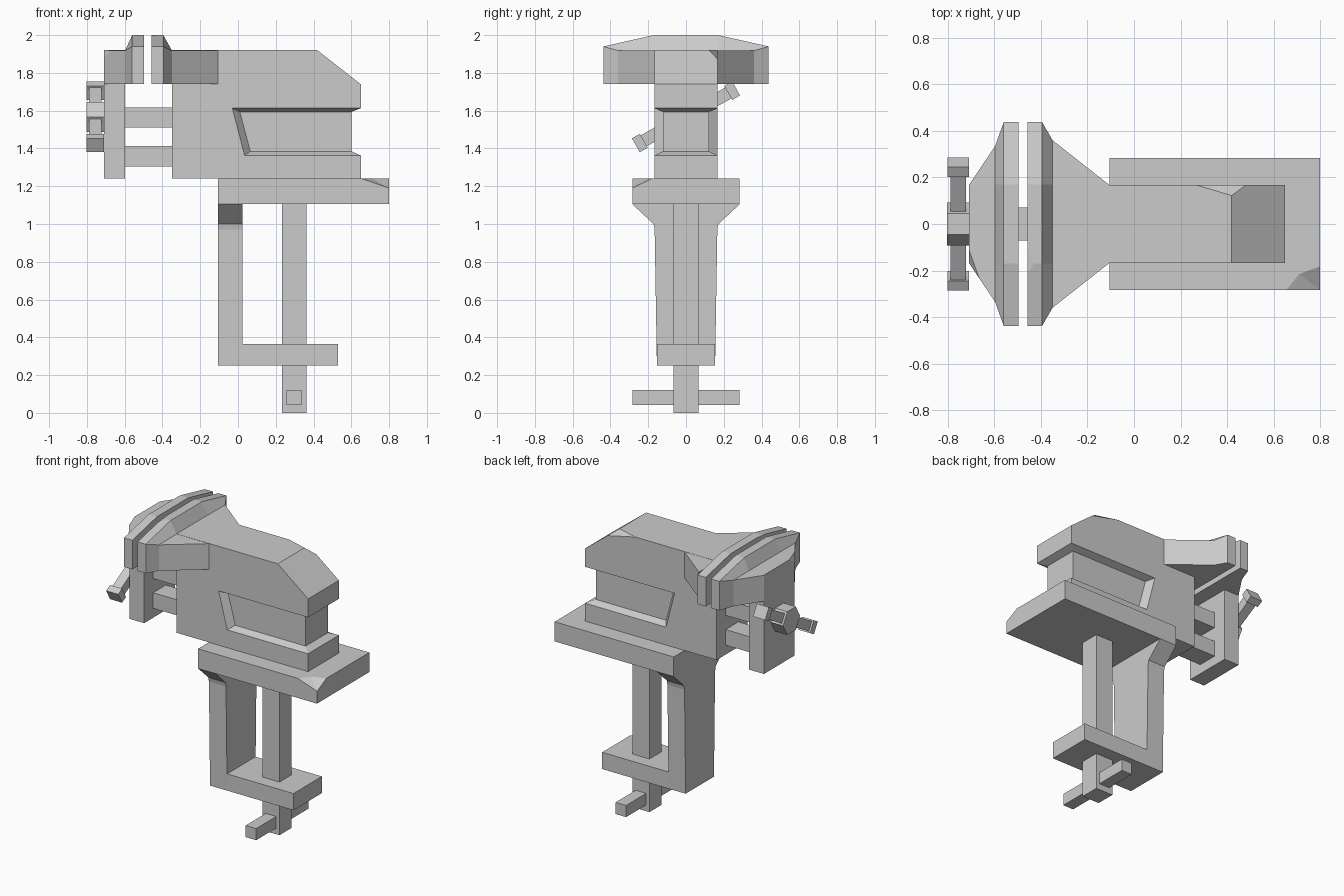
import bpy, bmesh
from math import radians, cos, sin
from mathutils import Vector, Matrix

if "Cube" in bpy.data.objects:
    bpy.data.objects.remove(bpy.data.objects["Cube"])


def loft(name, rings, chips=(), dent=None):
    """Closed solid through equal-length rings; chips cut single corners off."""
    bm = bmesh.new()
    vs = [[bm.verts.new(p) for p in r] for r in rings]
    n = len(rings[0])
    for a, b in zip(vs, vs[1:]):
        for i in range(n):
            bm.faces.new((a[i], a[(i + 1) % n], b[(i + 1) % n], b[i]))
    bm.faces.new(vs[0])
    bm.faces.new(vs[-1])
    for corner, p, q, r in chips:
        p, q, r = Vector(p), Vector(q), Vector(r)
        no = (q - p).cross(r - p).normalized()
        if no.dot(Vector(corner) - p) < 0:
            no = -no
        bmesh.ops.bisect_plane(bm, geom=bm.verts[:] + bm.edges[:] + bm.faces[:],
                               plane_co=p, plane_no=no, clear_outer=True)
        bmesh.ops.holes_fill(bm, edges=[e for e in bm.edges if e.is_boundary], sides=0)
        if dent:  # push the chip's upper edge further in
            near = lambda t: min(bm.verts, key=lambda v: (v.co - t).length)
            a, b, c = near(p), near(q), near(r)
            e = bm.edges.get((a, b))
            if e:
                m = bmesh.utils.edge_split(e, a, 0.5)[1]
                m.co = dent
                bmesh.ops.connect_verts(bm, verts=[m, c])
    bmesh.ops.recalc_face_normals(bm, faces=bm.faces)
    me = bpy.data.meshes.new(name)
    bm.to_mesh(me)
    bm.free()
    ob = bpy.data.objects.new(name, me)
    bpy.context.collection.objects.link(ob)
    return ob


def rect(x0, x1, y, z):
    return [(x0, -y, z), (x1, -y, z), (x1, y, z), (x0, y, z)]


def box(name, x0, x1, y, z0, z1, **kw):
    return loft(name, [rect(x0, x1, y, z0), rect(x0, x1, y, z1)], **kw)


def jaw_ring(x, w, shoulder, ridge_w, top):
    return [(x, -w, 1.74), (x, w, 1.74), (x, w, shoulder),
            (x, ridge_w, top), (x, -ridge_w, top), (x, -w, shoulder)]


W = 0.167   # body half width
WI = 0.122  # half width inside the recess

# Fixed body: C-shaped side profile, with one chipped corner
prof = [(-.35, 1.24), (.65, 1.24), (.65, 1.363), (.035, 1.363), (-.03, 1.613),
        (.65, 1.613), (.65, 1.74), (.42, 1.92), (-.35, 1.92)]
loft("vise_body", [[(x, y, z) for x, z in prof] for y in (-W, W)],
     chips=[((.42, W, 1.92), (.27, W, 1.92), (.42, .122, 1.92), (.48, W, 1.873))])

# Recessed waist filling the C, and its slanted front wall
loft("body_waist", [rect(-.1, .65, W, 1.363), rect(-.1, .60, WI, 1.385),
                    rect(-.1, .60, WI, 1.593), rect(-.1, .65, W, 1.613)])
outer = [(-.1, 1.613), (-.03, 1.613), (.035, 1.363), (-.1, 1.363)]
inner = [(-.1, 1.593), (.01, 1.593), (.065, 1.385), (-.1, 1.385)]
loft("recess_front_wall", [[(x, y, z) for x, z in p] for p, y in
                           ((outer, -W), (inner, -WI), (inner, WI), (outer, W))])

# Fixed jaw flaring out of the body
loft("fixed_jaw", [jaw_ring(-.457, .438, 1.94, .17, 2.0), jaw_ring(-.395, .438, 1.94, .17, 2.0),
                   jaw_ring(-.35, .36, 1.918, .17, 1.919), jaw_ring(-.105, W, 1.918, .12, 1.919)],
     chips=[((-.457, -.17, 2.0), (-.457, -.11, 2.0), (-.43, -.17, 2.0), (-.457, -.21, 1.991))])

# Moving jaw and the column below it
c = (-.71, -W, 1.92)
loft("moving_jaw", [jaw_ring(-.497, .438, 1.94, .17, 2.0), jaw_ring(-.56, .438, 1.94, .17, 2.0),
                    jaw_ring(-.597, .335, 1.919, .17, 1.92), jaw_ring(-.71, W, 1.919, .16, 1.92)],
     chips=[(c, (-.71, -.11, 1.92), (-.668, -.225, 1.92), (-.71, -W, 1.885))])
box("moving_jaw_column", -.71, -.597, W, 1.24, 1.76)

# Guide rods
for i, z in enumerate((1.305, 1.51)):
    box(f"guide_rod_{i + 1}", -.61, -.34, .07, z, z + .107)

# Turning handle: hexagonal hub with a tilted bar and end caps
HC = Vector((-.756, 0, 1.567))
loft("handle_hub", [[(x, .092 * cos(radians(60 * i)), HC.z + .092 * sin(radians(60 * i)))
                     for i in range(6)] for x in (-.803, -.705)])
tilt = Matrix.Translation(HC) @ Matrix.Rotation(radians(29.5), 4, 'X')
bar = loft("handle_bar", [[(x, y, z) for x, z in ((-.033, -.033), (.033, -.033), (.033, .033), (-.033, .033))]
                          for y in (-.27, .27)])
bar.data.transform(tilt)
for s, label in ((-1, "lower"), (1, "upper")):
    cap = box(f"handle_cap_{label}", -.046, .046, .024, -.042, .042)
    cap.data.transform(tilt @ Matrix.Translation((0, s * .281, 0)))

# Base plate with a chipped front corner
box("base_plate", -.105, .80, .284, 1.105, 1.24,
    chips=[((.8, -.284, 1.24), (.655, -.284, 1.24), (.8, -.182, 1.24), (.8, -.284, 1.19))],
    dent=(.71, -.215, 1.24))

# Clamp frame: tapered leg and foot
loft("clamp_leg", [rect(-.105, .025, w, z) for w, z in
                   ((.154, .25), (.166, .97), (.172, 1.0), (.284, 1.105))])
box("clamp_foot", -.02, .53, .154, .25, .365)

# Clamp screw and its cross bar
box("clamp_screw", .232, .362, .066, 0, 1.11)
box("clamp_cross_bar", .257, .337, .284, .042, .122)
